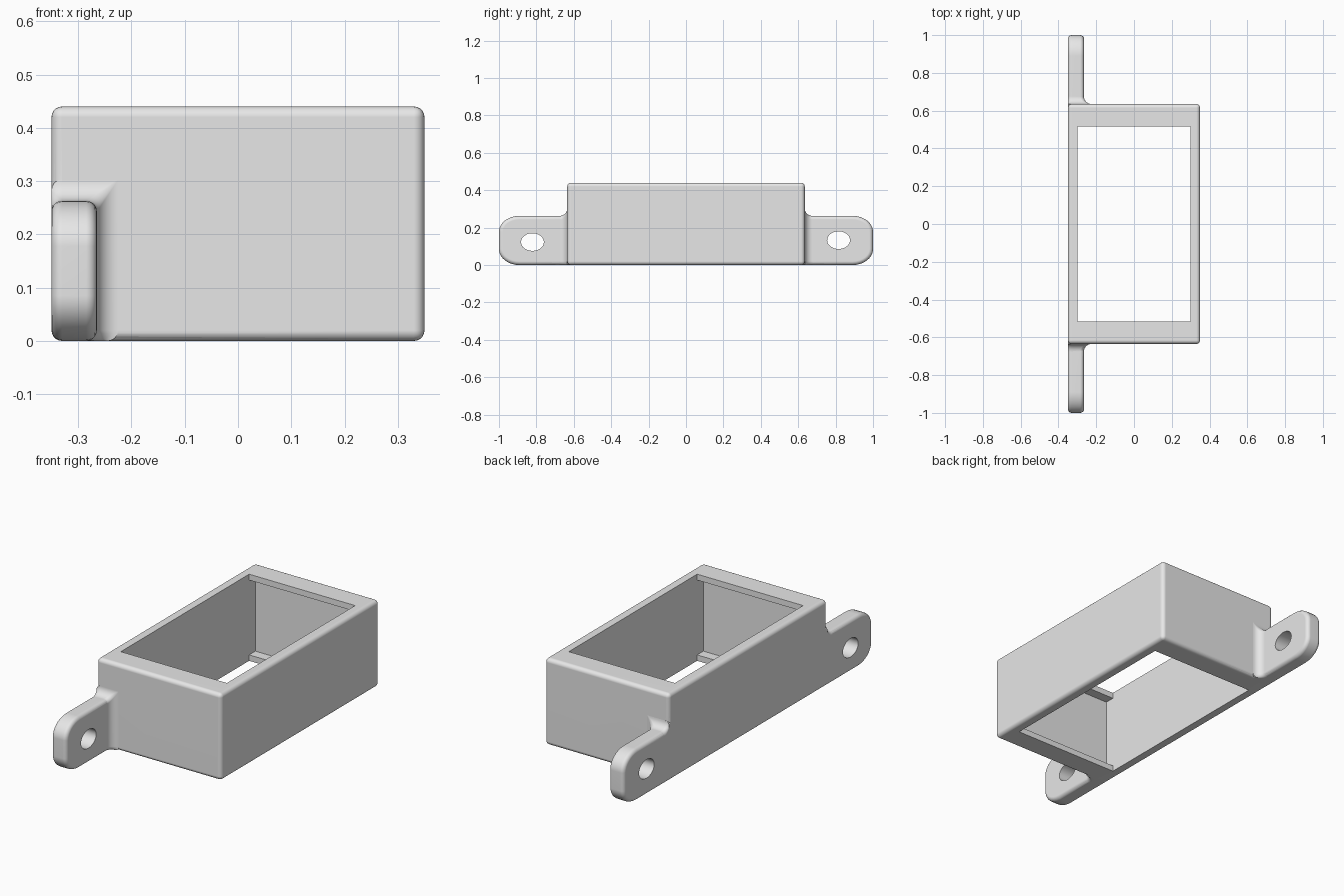
import bpy, bmesh, math
from mathutils import Vector

if "Cube" in bpy.data.objects:
    bpy.data.objects.remove(bpy.data.objects["Cube"], do_unlink=True)

ROUND = 0.02                                 # edge rounding
HX, HY, HZ = 0.35, 0.635, 0.44               # body half width, half length, height
EAR_X, EAR_Z, FILLET = -0.265, 0.263, 0.04   # ear inner face, ear top, ear root fillet

grey = bpy.data.materials.new("plain grey")
grey.use_nodes = True
grey.diffuse_color = (0.8, 0.8, 0.8, 1)
grey.node_tree.nodes["Principled BSDF"].inputs["Base Color"].default_value = grey.diffuse_color


def make_object(name, bm):
    bmesh.ops.recalc_face_normals(bm, faces=bm.faces)
    mesh = bpy.data.meshes.new(name)
    bm.to_mesh(mesh)
    bm.free()
    mesh.materials.append(grey)
    obj = bpy.data.objects.new(name, mesh)
    bpy.context.collection.objects.link(obj)
    return obj


def loft(name, sections):
    """Skin a list of matching closed loops and cap both ends."""
    bm = bmesh.new()
    rings = [[bm.verts.new(p) for p in s] for s in sections]
    n = len(rings[0])
    for a, b in zip(rings, rings[1:]):
        for i in range(n):
            j = (i + 1) % n
            bm.faces.new((a[i], a[j], b[j], b[i]))
    bm.faces.new(rings[0])
    bm.faces.new(rings[-1])
    return make_object(name, bm)


def box(name, lo, hi):
    bm = bmesh.new()
    bmesh.ops.create_cube(bm, size=1)
    lo, hi = Vector(lo), Vector(hi)
    for v in bm.verts:
        v.co = (lo + hi) / 2 + v.co * (hi - lo)
    return make_object(name, bm)


def apply(obj, kind, **settings):
    mod = obj.modifiers.new(kind.title(), kind)
    for key, value in settings.items():
        setattr(mod, key, value)
    with bpy.context.temp_override(object=obj, active_object=obj, selected_objects=[obj]):
        bpy.ops.object.modifier_apply(modifier=mod.name)


def combine(obj, tool, operation):
    apply(obj, "BOOLEAN", object=tool, operation=operation, solver="EXACT")
    bpy.data.objects.remove(tool, do_unlink=True)


def round_edges(obj):
    apply(obj, "BEVEL", width=ROUND, segments=5, limit_method="ANGLE",
          angle_limit=math.radians(40))


def arc(cu, cv, ru, rv, start, steps=8):
    """Quarter ellipse, start in degrees."""
    angles = [math.radians(start + 90 * i / steps) for i in range(steps + 1)]
    return [(cu + ru * math.cos(a), cv + rv * math.sin(a)) for a in angles]


def ear(name, side):
    # Tab with rounded outer end, rooted inside the end wall
    ry, rz, root = 0.11, 0.085, 0.58
    profile = [(root, 0)] + arc(1 - ry, rz, ry, rz, -90) \
        + arc(1 - ry, EAR_Z - rz, ry, rz, 0) + [(root, EAR_Z)]
    obj = loft(name, [[(x, side * y, z) for y, z in profile] for x in (-HX, EAR_X)])
    round_edges(obj)
    return obj


def ear_fillet(name, side):
    # Flared root, growing towards the end wall on the inner and top sides
    stations = [(0.6, FILLET)]
    for i in range(9):
        a = math.radians(90 * i / 8)
        stations.append((HY + FILLET * (1 - math.cos(a)), FILLET * (1 - math.sin(a))))
    sections = []
    for y, d in stations:
        x1, z1, r = EAR_X + d, EAR_Z + d, ROUND
        c = r * (1 - d / FILLET) + 0.001
        loop = arc(-HX + r, r, r, r, 180, 5) + arc(x1 - r, r, r, r, 270, 5) \
            + arc(x1 - c, z1 - c, c, c, 0, 5) + arc(-HX + r, z1 - r, r, r, 90, 5)
        sections.append([(x, side * y, z) for x, z in loop])
    return loft(name, sections)


def hole(name, y, z):
    ring = [p for s in range(4) for p in arc(y, z, 0.061, 0.047, 90 * s, 10)[:-1]]
    return loft(name, [[(x, u, v) for u, v in ring] for x in (-0.5, -0.2)])


# Body shell with rounded outer edges
body = box("housing", (-HX, -HY, 0), (HX, HY, HZ))
round_edges(body)

# Mounting ears at both ends, with oval screw holes
for side, hole_y, hole_z in ((-1, -0.821, 0.123), (1, 0.816, 0.133)):
    combine(body, ear_fillet("ear_fillet", side), "UNION")
    combine(body, ear("ear", side), "UNION")
    combine(body, hole("screw_hole", hole_y, hole_z), "DIFFERENCE")

# Through opening, and a longer pocket that leaves lips at both ends
combine(body, box("opening", (-0.298, -0.515, -1), (0.298, 0.515, 1)), "DIFFERENCE")
combine(body, box("pocket", (-0.298, -0.565, 0.03), (0.298, 0.565, 0.41)), "DIFFERENCE")

# Smooth shading with sharp creases
bpy.ops.object.select_all(action="DESELECT")
body.select_set(True)
bpy.context.view_layer.objects.active = body
bpy.ops.object.shade_smooth_by_angle(angle=math.radians(35))
weighted = body.modifiers.new("Weighted Normal", "WEIGHTED_NORMAL")
weighted.keep_sharp = True
